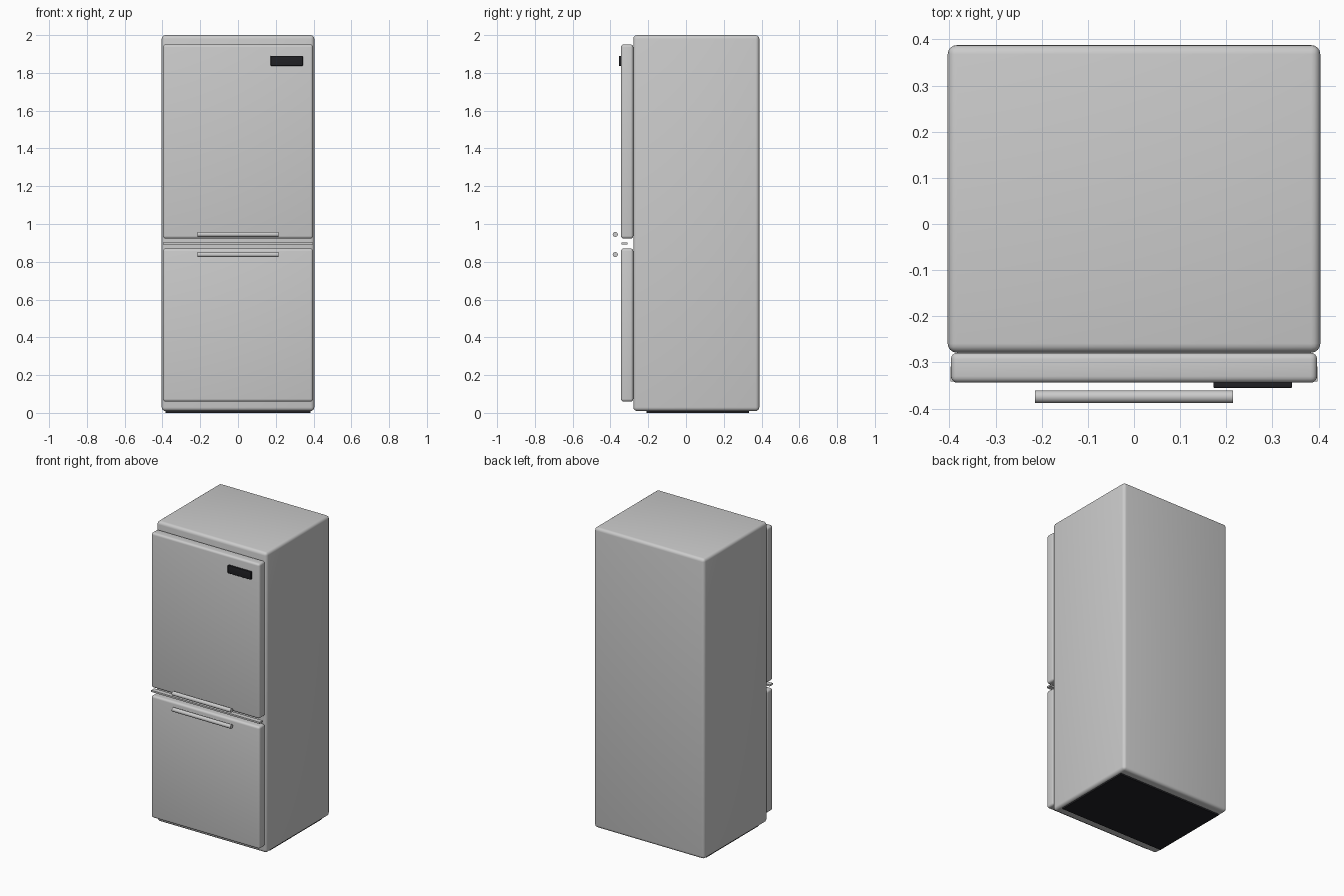
import bpy, math

if "Cube" in bpy.data.objects:
    bpy.data.objects.remove(bpy.data.objects["Cube"])

dark = bpy.data.materials.new("dark_plastic")
dark.diffuse_color = (0.015, 0.015, 0.018, 1)
dark.use_nodes = True
dark.node_tree.nodes["Principled BSDF"].inputs["Base Color"].default_value = dark.diffuse_color


def finish(ob, name, mat=None):
    ob.name = name
    if mat:
        ob.data.materials.append(mat)
    return ob


def box(name, lo, hi, bevel=0.0, mat=None):
    """Rounded box between two corners."""
    bpy.ops.mesh.primitive_cube_add(size=1)
    ob = finish(bpy.context.object, name, mat)
    ob.scale = [b - a for a, b in zip(lo, hi)]
    ob.location = [(a + b) / 2 for a, b in zip(lo, hi)]
    bpy.ops.object.transform_apply(location=True, rotation=False, scale=True)
    if bevel:
        mod = ob.modifiers.new("round_edges", 'BEVEL')
        mod.width = bevel
        mod.segments = 4
        bpy.ops.object.modifier_apply(modifier=mod.name)
        bpy.ops.object.shade_smooth_by_angle(angle=math.radians(40))
    return ob


def handle(name, z):
    """Horizontal bar handle."""
    bpy.ops.mesh.primitive_cylinder_add(vertices=24, radius=0.0135, depth=0.43,
                                        location=(0, -0.3745, z),
                                        rotation=(0, math.pi / 2, 0))
    finish(bpy.context.object, name)
    bpy.ops.object.shade_smooth_by_angle(angle=math.radians(40))


# Cabinet and recessed plinth
box("cabinet", (-0.404, -0.279, 0.01), (0.404, 0.388, 2.0), 0.02)
box("plinth", (-0.383, -0.21, 0.0), (0.383, 0.333, 0.04), 0, dark)

# Doors with their handles
for label, z0, z1, hz in (("fridge", 0.923, 1.95, 0.945),
                          ("freezer", 0.06, 0.87, 0.838)):
    box(label + "_door", (-0.397, -0.344, z0), (0.397, -0.279, z1), 0.014)
    handle(label + "_handle", hz)

# Trim strip floating in the gap between the doors
box("divider_strip", (-0.398, -0.341, 0.892), (0.398, -0.309, 0.903))

# Control display on the upper door
box("display_panel", (0.172, -0.356, 1.837), (0.343, -0.338, 1.89), 0.004, dark)
